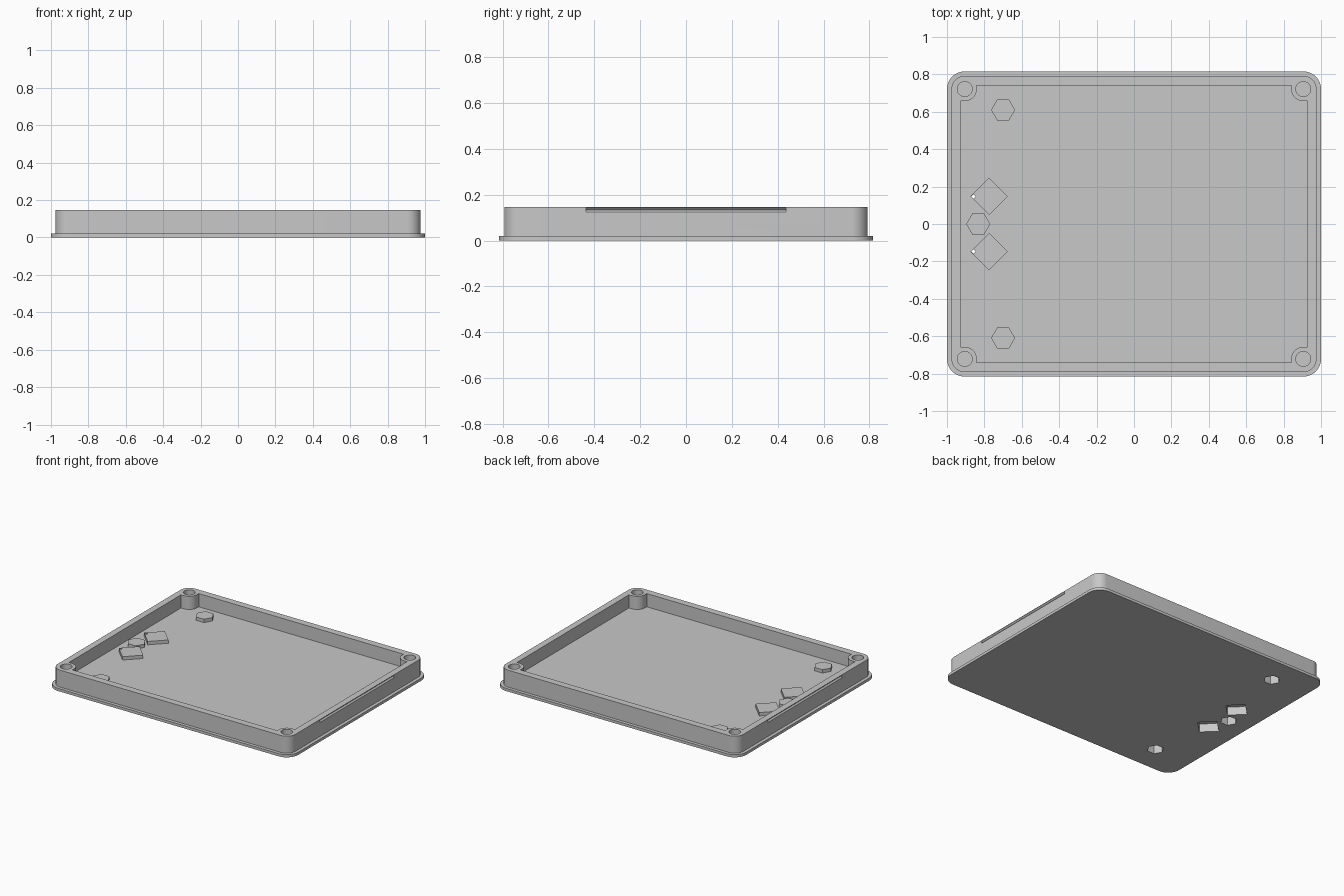
import bpy, bmesh
from math import cos, sin, pi, radians
from mathutils import Matrix

cube = bpy.data.objects.get("Cube")
if cube:
    bpy.data.objects.remove(cube, do_unlink=True)

grey = bpy.data.materials.new("plain_grey")
grey.use_nodes = True
colour = (0.58, 0.58, 0.58, 1)
grey.diffuse_color = colour
grey.node_tree.nodes["Principled BSDF"].inputs["Base Color"].default_value = colour

POST_X, POST_Y = 0.905, 0.721
TOP, FLANGE, FLOOR = 0.146, 0.02, 0.048
HOUSING_TOP, POCKET_TOP = 0.073, 0.061


def prism(name, points, z0, z1):
    """Extrude a flat outline from z0 to z1."""
    bm = bmesh.new()
    face = bm.faces.new([bm.verts.new((x, y, z0)) for x, y in points])
    grown = bmesh.ops.extrude_face_region(bm, geom=[face])["geom"]
    verts = [v for v in grown if isinstance(v, bmesh.types.BMVert)]
    bmesh.ops.translate(bm, vec=(0, 0, z1 - z0), verts=verts)
    bmesh.ops.recalc_face_normals(bm, faces=bm.faces)
    mesh = bpy.data.meshes.new(name)
    bm.to_mesh(mesh)
    bm.free()
    mesh.materials.append(grey)
    ob = bpy.data.objects.new(name, mesh)
    bpy.context.collection.objects.link(ob)
    return ob


def ring(x, y, r, sides, start=0.0, sweep=2 * pi, closed=True):
    steps = sides if closed else sides - 1
    return [(x + r * cos(start + sweep * i / steps),
             y + r * sin(start + sweep * i / steps)) for i in range(sides)]


def rounded(r):
    """Rectangle whose rounded corners centre on the posts."""
    pts = []
    for i, (sx, sy) in enumerate(((1, 1), (-1, 1), (-1, -1), (1, -1))):
        pts += ring(sx * POST_X, sy * POST_Y, r, 13, i * pi / 2, pi / 2, False)
    return pts


def cavity_outline(hx, hy, r):
    """Inner rectangle with round posts standing in its corners."""
    pts = []
    for sx, sy in ((1, 1), (-1, 1), (-1, -1), (1, -1)):
        arc = ring(POST_X, POST_Y, r, 13, pi, pi / 2, False)
        corner = [(POST_X - r, hy)] + arc + [(hx, POST_Y - r)]
        corner = [(sx * x, sy * y) for x, y in corner]
        pts += corner if sx * sy < 0 else corner[::-1]
    return pts


def combine(target, tool, operation):
    mod = target.modifiers.new("join", "BOOLEAN")
    mod.operation = operation
    mod.solver = "EXACT"
    mod.object = tool
    bpy.context.view_layer.objects.active = target
    bpy.ops.object.modifier_apply(modifier=mod.name)
    bpy.data.objects.remove(tool, do_unlink=True)


# Flanged base and hollow wall
tray = prism("enclosure_tray", rounded(0.095), 0, FLANGE)
combine(tray, prism("wall", rounded(0.071), 0.01, TOP), "UNION")
combine(tray, prism("cavity", cavity_outline(0.928, 0.741, 0.064), FLOOR, 0.3), "DIFFERENCE")

# Screw holes in the corner posts
for sx in (-1, 1):
    for sy in (-1, 1):
        hole = prism("screw_hole", ring(sx * POST_X, sy * POST_Y, 0.04, 32), FLOOR, 0.3)
        combine(tray, hole, "DIFFERENCE")

# Snap grooves along the two short sides
for sx in (-1, 1):
    groove = prism("snap_groove", ring(0, 0, 0.0095, 4), -0.435, 0.435)
    groove.data.transform(Matrix.Translation((sx * 0.976, 0, 0.1335)) @ Matrix.Rotation(radians(90), 4, "X"))
    combine(tray, groove, "DIFFERENCE")

# Raised housings: (x, y, outer radius, pocket radius, sides)
housings = [(-0.70, 0.61, 0.064, 0.057, 6),
            (-0.70, -0.61, 0.064, 0.057, 6),
            (-0.833, 0, 0.064, 0.057, 6),
            (-0.775, 0.148, 0.1, 0.092, 4),
            (-0.775, -0.148, 0.1, 0.092, 4)]
for x, y, outer, inner, sides in housings:
    combine(tray, prism("housing", ring(x, y, outer, sides), 0.03, HOUSING_TOP), "UNION")

# Pockets open from below, with a small wire hole in the square ones
for x, y, outer, inner, sides in housings:
    combine(tray, prism("pocket", ring(x, y, inner, sides), -0.1, POCKET_TOP), "DIFFERENCE")
    if sides == 4:
        hole = prism("wire_hole", ring(x - 0.083, y, 0.012, 4), -0.1, 0.2)
        combine(tray, hole, "DIFFERENCE")

# Smooth the rounded corners, keep edges crisp
bpy.ops.object.select_all(action="DESELECT")
tray.select_set(True)
bpy.context.view_layer.objects.active = tray
bpy.ops.object.shade_smooth_by_angle(angle=radians(30))
